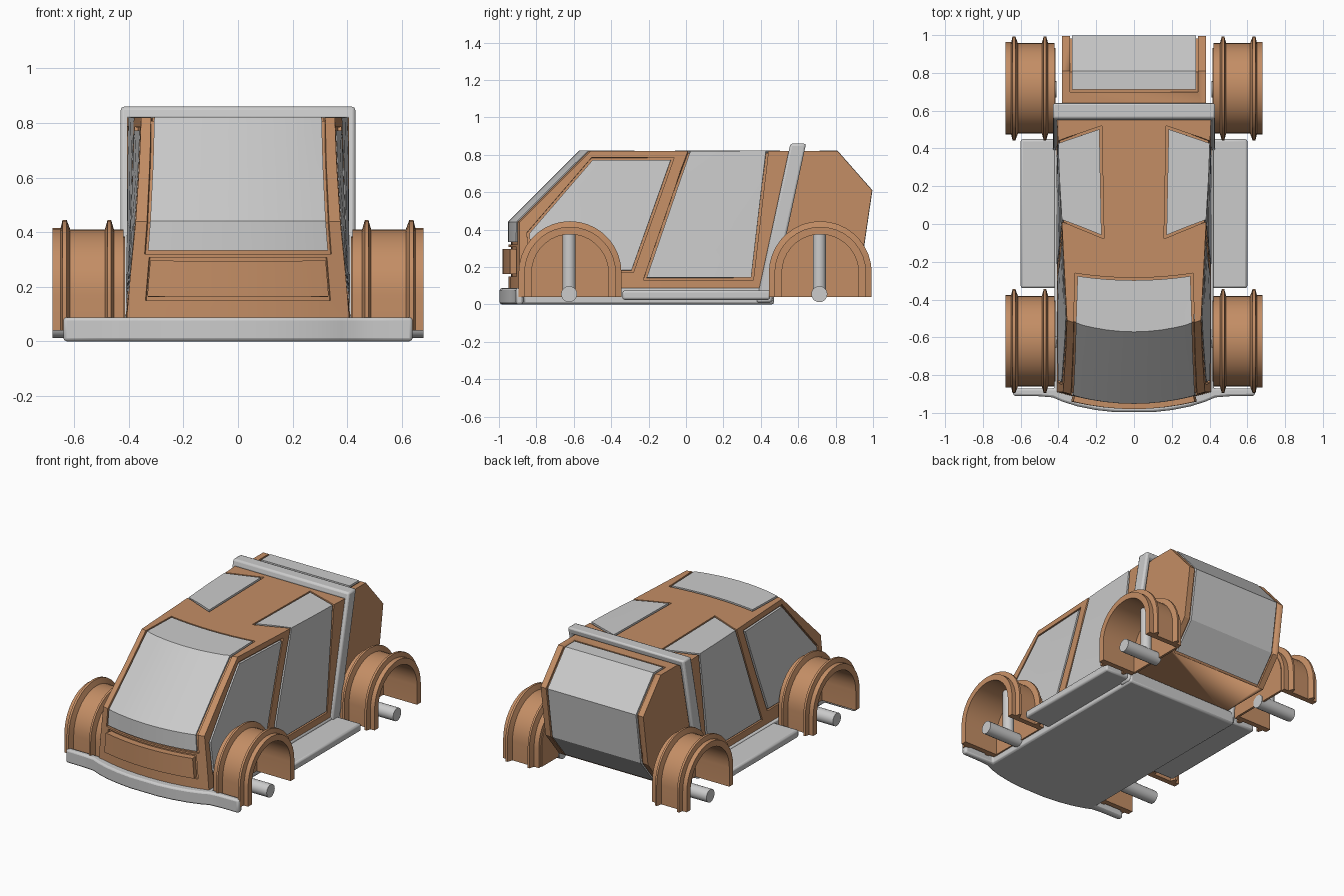
import bpy, bmesh, math
from mathutils import Vector

if "Cube" in bpy.data.objects:
    bpy.data.objects.remove(bpy.data.objects["Cube"])

copper = bpy.data.materials.new("copper")
copper.diffuse_color = (0.55, 0.27, 0.13, 1)
copper.use_nodes = True
copper.node_tree.nodes["Principled BSDF"].inputs["Base Color"].default_value = copper.diffuse_color


def make(name, bm, mat=None, bevel=0, angle=30):
    bmesh.ops.recalc_face_normals(bm, faces=bm.faces[:])
    me = bpy.data.meshes.new(name)
    bm.to_mesh(me)
    bm.free()
    ob = bpy.data.objects.new(name, me)
    bpy.context.collection.objects.link(ob)
    if mat:
        me.materials.append(mat)
    me.shade_smooth()
    me.set_sharp_from_angle(angle=math.radians(angle))
    if bevel:
        m = ob.modifiers.new("bevel", 'BEVEL')
        m.width, m.segments, m.limit_method = bevel, 2, 'ANGLE'
    return ob


def prism(poly, a, b, fn):
    """Extrude a 2D polygon between depths a and b; fn places (p, q, depth)."""
    bm = bmesh.new()
    lo = [bm.verts.new(fn(p, q, a)) for p, q in poly]
    hi = [bm.verts.new(fn(p, q, b)) for p, q in poly]
    bm.faces.new(lo)
    bm.faces.new(hi)
    n = len(poly)
    for i in range(n):
        j = (i + 1) % n
        bm.faces.new((lo[i], lo[j], hi[j], hi[i]))
    return bm


def slice_grid(bm):
    cuts = [((1, 0, 0), u) for u in (-.75, -.6, -.4, -.2, 0, .2, .4, .6, .75)]
    cuts += [((0, 1, 0), y) for y in (-.7, -.5, -.15, .25)]
    cuts += [((0, 0, 1), z) for z in (.25, .44, .63)]
    for no, d in cuts:
        bmesh.ops.bisect_plane(bm, geom=bm.verts[:] + bm.edges[:] + bm.faces[:],
                               plane_co=Vector(no) * d, plane_no=no, dist=1e-5)


def cabin_map(co):
    """u in -1..1 -> tapered cabin width with a bowed nose."""
    u, y, z = co
    t = min(max((z - .09) / .73, 0), 1)
    w = .41 + (.355 + .047 * (y + .57) - .41) * t
    bow = .06 * min(max(-y / .5, 0), 1)
    return Vector((u * w, y + bow * u * u, z))


def solid(src, out, into):
    """Thicken an open patch along its vertex normals."""
    src.normal_update()
    src.verts.index_update()
    bm = bmesh.new()
    top = [bm.verts.new(v.co + v.normal * out) for v in src.verts]
    bot = [bm.verts.new(v.co - v.normal * into) for v in src.verts]
    for f in src.faces:
        ids = [v.index for v in f.verts]
        bm.faces.new([top[i] for i in ids])
        bm.faces.new([bot[i] for i in reversed(ids)])
    for e in src.edges:
        if e.is_boundary:
            a, b = (v.index for v in e.verts)
            bm.faces.new((top[a], top[b], bot[b], bot[a]))
    return bm


def panel(name, polys, host, mapped=True, mat=None, out=.002):
    """Cut a groove-edged recess in the host and fill it with a panel."""
    bm = bmesh.new()
    for poly in polys:
        bm.faces.new([bm.verts.new(p) for p in poly])
    bmesh.ops.remove_doubles(bm, verts=bm.verts[:], dist=1e-4)
    if mapped:
        slice_grid(bm)
        for v in bm.verts:
            v.co = cabin_map(v.co)
    bmesh.ops.recalc_face_normals(bm, faces=bm.faces[:])
    bm.normal_update()
    mid = Vector((0, 0, .4))
    if sum(f.normal.dot(f.calc_center_median() - mid) * f.calc_area() for f in bm.faces) < 0:
        bmesh.ops.reverse_faces(bm, faces=bm.faces[:])
    cutter = make("cutter", solid(bm, .03, .014))
    cutter.hide_render = True
    m = host.modifiers.new("recess", 'BOOLEAN')
    m.operation, m.object, m.solver = 'DIFFERENCE', cutter, 'EXACT'
    dg = bpy.context.evaluated_depsgraph_get()
    me = bpy.data.meshes.new_from_object(host.evaluated_get(dg))
    host.modifiers.clear()
    host.data = me
    bpy.data.objects.remove(cutter)
    ring = bmesh.ops.inset_region(bm, faces=bm.faces[:], thickness=.013,
                                  use_boundary=True, use_even_offset=True)["faces"]
    bmesh.ops.delete(bm, geom=ring, context='FACES')
    make(name, solid(bm, out, .022), mat)
    bm.free()


# Cabin shell
prof = [(-.95, .06), (-.95, .44), (-.57, .82), (.55, .82), (.4, .06)]
bm = prism(prof, -1, 1, lambda y, z, u: (u, y, z))
slice_grid(bm)
for v in bm.verts:
    v.co = cabin_map(v.co)
cabin = make("cabin", bm, copper)

# Windscreen and grille
rows = [(.885, -.95, .32), (.89, -.95, .44), (.9, -.57, .82), (.845, -.285, .82)]
panel("windscreen", [[(-a[0], a[1], a[2]), (a[0], a[1], a[2]), (b[0], b[1], b[2]), (-b[0], b[1], b[2])]
                     for a, b in zip(rows, rows[1:])], cabin)
panel("grille", [[(-.84, -.95, .15), (.84, -.95, .15), (.84, -.95, .308), (-.84, -.95, .308)]],
      cabin, mat=copper, out=.03)

# Side windows and doors that wrap over the roof
for s, side in ((1, "right"), (-1, "left")):
    win = [(-.9, .17), (-.91, .385), (-.565, .785), (-.072, .785), (-.32, .17)]
    panel(side + "_window", [[(s, y, z) for y, z in win]], cabin)
    a, b = (s, .44, .82), (s, .01, .82)
    panel(side + "_door", [[(s, -.26, .13), (s, .36, .13), a, b],
                           [b, a, (s * .42, .52, .82), (s * .42, -.08, .82)]], cabin)
cabin.data.set_sharp_from_angle(angle=math.radians(30))

# Rear box with wrapped hatch
rear = [(.56, .82), (.81, .82), (.995, .61), (.945, .27), (.8, .09), (.42, .09)]
box = make("rear_box", prism(rear, -.38, .38, lambda y, z, x: (x, y, z)), copper)
strip = [(.7, .82)] + rear[1:5]
panel("rear_hatch", [[(-.34, *p), (.34, *p), (.34, *q), (-.34, *q)]
                     for p, q in zip(strip, strip[1:])], box, mapped=False)

# Floor with bowed front bumper
half = [(.1, -.996), (.2, -.985), (.3, -.965), (.38, -.94), (.43, -.918), (.5, -.912),
        (.64, -.91), (.64, -.87), (.42, -.87), (.42, .47)]
plan = half + [(-x, y) for x, y in reversed(half)]
make("floor_and_bumper", prism(plan, 0, .088, lambda x, y, z: (x, y, z)), bevel=.012)

# Leaning roll hoop
hoop = [(.43, .01), (.43, .86), (-.43, .86), (-.43, .01),
        (-.395, .01), (-.395, .815), (.395, .815), (.395, .01)]
make("roll_hoop", prism(hoop, -.042, .042, lambda x, z, d: (x, .415 + .215 * z + d, z)), bevel=.012)


# Fender: stepped cross-section swept along an arch
SECTION = [(.42, .205), (.42, .24), (.455, .24), (.465, .275), (.478, .275), (.488, .24), (.615, .24),
           (.628, .275), (.643, .275), (.65, .245), (.68, .245), (.68, .205)]


def arch(r, cy):
    pts = [(cy + r, .04)]
    pts += [(cy + r * math.cos(math.pi * i / 18), .17 + r * math.sin(math.pi * i / 18)) for i in range(19)]
    return pts + [(cy - r, .04)]


def cylinder(name, p, q, r):
    p, q = Vector(p), Vector(q)
    bm = bmesh.new()
    bmesh.ops.create_cone(bm, cap_ends=True, segments=20, radius1=r, radius2=r, depth=(q - p).length)
    rot = (q - p).to_track_quat('Z', 'Y')
    for v in bm.verts:
        v.co = (p + q) / 2 + rot @ v.co
    make(name, bm)


for s, side in ((1, "right"), (-1, "left")):
    for cy, end in ((-.62, "front"), (.718, "rear")):
        tag = end + "_" + side
        bm = bmesh.new()
        loops = [[bm.verts.new((s * x, y, z)) for y, z in arch(r, cy)] for x, r in SECTION]
        for i, a in enumerate(loops):
            b = loops[(i + 1) % len(loops)]
            for k in range(len(a) - 1):
                bm.faces.new((a[k], a[k + 1], b[k + 1], b[k]))
        bm.faces.new([l[0] for l in loops])
        bm.faces.new([l[-1] for l in loops])
        make(tag + "_fender", bm, copper)
        make(tag + "_wheel_well", prism(arch(.215, cy), s * .415, s * .43, lambda y, z, x: (x, y, z)), copper)
        cylinder(tag + "_axle", (s * .41, cy - .005, .055), (s * .68, cy - .005, .055), .043)
        cylinder(tag + "_strut", (s * .5, cy - .005, .055), (s * .5, cy - .005, .375), .035)
    # Side step
    make(side + "_step", prism([(-.34, .025), (.45, .025), (.45, .075), (-.34, .075)], s * .4, s * .6,
                               lambda y, z, x: (x, y, z)), bevel=.012)
